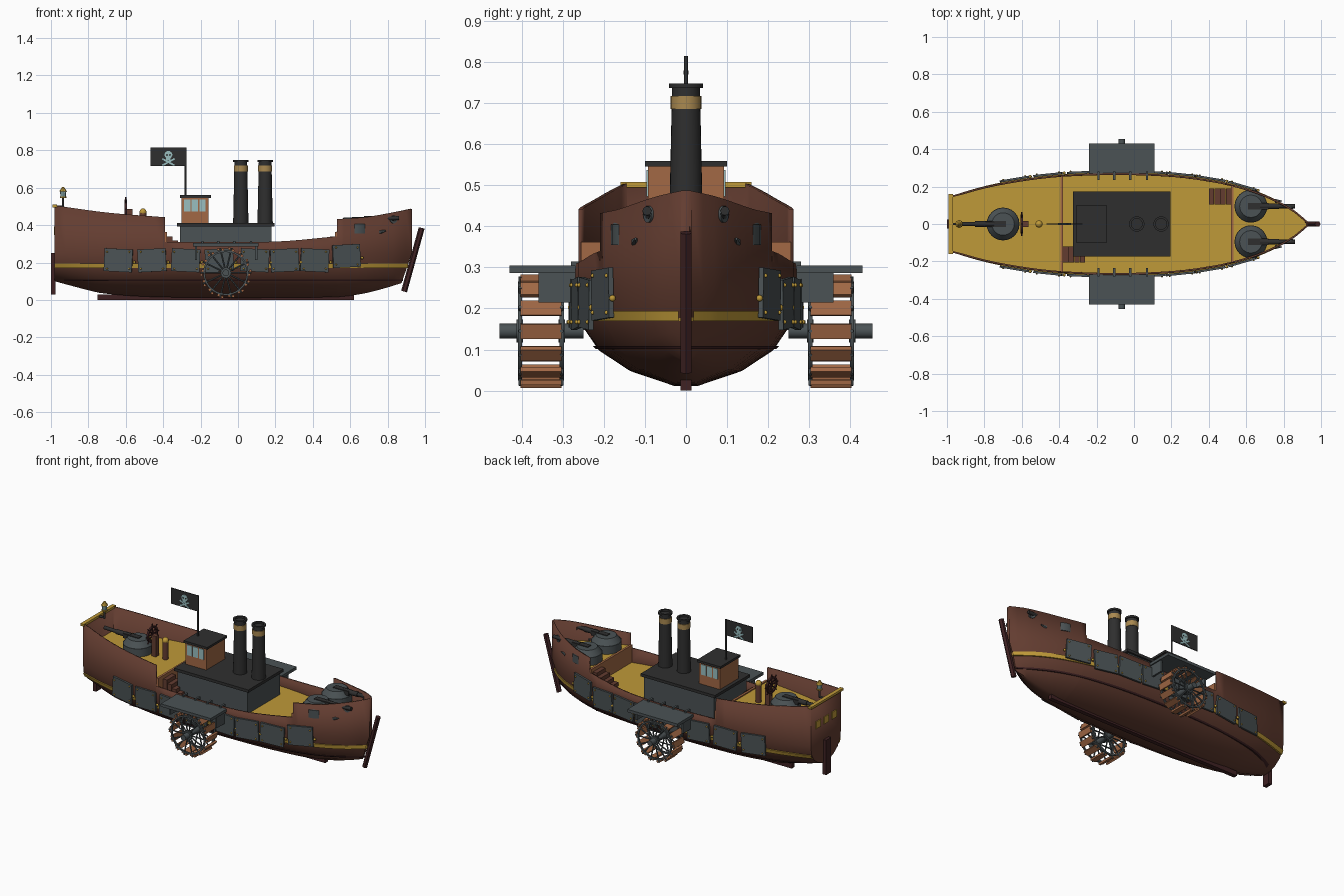
import bpy, bmesh, math
from mathutils import Matrix, Vector

cube = bpy.data.objects.get("Cube")
if cube:
    bpy.data.objects.remove(cube)


def material(name, rgb):
    m = bpy.data.materials.new(name)
    m.use_nodes = True
    m.diffuse_color = (*rgb, 1)
    m.node_tree.nodes["Principled BSDF"].inputs["Base Color"].default_value = (*rgb, 1)
    return m


HULL = material("hull brown", (0.125, 0.046, 0.03))
KEEL = material("dark maroon", (0.05, 0.016, 0.017))
DECK = material("deck yellow", (0.52, 0.32, 0.04))
GREY = material("iron grey", (0.07, 0.085, 0.09))
DARK = material("soot black", (0.028, 0.028, 0.028))
TAN = material("tan wood", (0.36, 0.14, 0.06))
BRASS = material("dull brass", (0.4, 0.25, 0.08))
PALE = material("pale glass", (0.32, 0.52, 0.53))


class Part:
    """Collects primitives into one mesh object."""

    def __init__(self, name):
        self.name, self.bm, self.mats = name, bmesh.new(), []

    def paint(self, verts, mat):
        if mat not in self.mats:
            self.mats.append(mat)
        for f in {f for v in verts for f in v.link_faces}:
            f.material_index = self.mats.index(mat)

    def box(self, centre, size, mat, rot=None):
        m = Matrix.Translation(centre) @ (rot or Matrix()) @ Matrix.Diagonal((*size, 1))
        self.paint(bmesh.ops.create_cube(self.bm, size=1, matrix=m)["verts"], mat)

    def rod(self, p, q, r, mat, r2=None, n=12):
        p, q = Vector(p), Vector(q)
        m = Matrix.Translation((p + q) / 2) @ (q - p).to_track_quat("Z", "Y").to_matrix().to_4x4()
        self.paint(bmesh.ops.create_cone(self.bm, cap_ends=True, segments=n, radius1=r, matrix=m,
                   radius2=r if r2 is None else r2, depth=(q - p).length)["verts"], mat)

    def ball(self, c, r, mat):
        self.paint(bmesh.ops.create_uvsphere(self.bm, u_segments=10, v_segments=6, radius=r,
                   matrix=Matrix.Translation(c))["verts"], mat)

    def ring(self, c, r, tube, mat, rot=None, n=24):
        m = Matrix.Translation(c) @ (rot or Matrix())
        loops = []
        for i in range(n):
            a = math.tau * i / n
            loops.append([self.bm.verts.new(m @ Vector(((r + u * tube) * math.cos(a),
                          (r + u * tube) * math.sin(a), v * tube)))
                          for u, v in ((1, 1), (-1, 1), (-1, -1), (1, -1))])
        self.loft(loops + loops[:1], mat, True)

    def loft(self, loops, mat, closed):
        for a, b in zip(loops, loops[1:]):
            for j in range(len(a) if closed else len(a) - 1):
                k = (j + 1) % len(a)
                self.bm.faces.new((a[j], a[k], b[k], b[j]))
        self.paint([v for l in loops for v in l], mat)

    def done(self, smooth=True):
        bmesh.ops.recalc_face_normals(self.bm, faces=self.bm.faces)
        me = bpy.data.meshes.new(self.name)
        self.bm.to_mesh(me)
        self.bm.free()
        for m in self.mats:
            me.materials.append(m)
        ob = bpy.data.objects.new(self.name, me)
        bpy.context.collection.objects.link(ob)
        if smooth:
            bpy.ops.object.select_all(action="DESELECT")
            ob.select_set(True)
            bpy.context.view_layer.objects.active = ob
            bpy.ops.object.shade_smooth_by_angle(angle=math.radians(35))
        return ob


def curve(pts, x):
    """Smooth interpolation through (x, value) points."""
    i = max(0, min(len(pts) - 2, sum(p[0] <= x for p in pts) - 1))
    def slope(j):
        a, b = pts[max(0, j - 1)], pts[min(len(pts) - 1, j + 1)]
        return (b[1] - a[1]) / (b[0] - a[0])
    (x0, y0), (x1, y1) = pts[i], pts[i + 1]
    h = x1 - x0
    t = max(0, min(1, (x - x0) / h))
    return (y0 * (1 + 2 * t) * (1 - t) ** 2 + slope(i) * h * t * (1 - t) ** 2
            + y1 * t * t * (3 - 2 * t) + slope(i + 1) * h * t * t * (t - 1))


BEAM = [(-.98, .15), (-.8, .2), (-.6, .238), (-.39, .262), (-.1, .272), (.2, .262),
        (.4, .237), (.53, .21), (.7, .155), (.85, .078), (.93, .012)]
BOTTOM = [(-.98, .1), (-.85, .065), (-.72, .035), (-.4, .015), (.5, .015), (.65, .03), (.8, .06), (.93, .09)]
SECTION = [(0, .11), (.15, .5), (.36, .78), (.66, .96), (1, 1)]
POOP, WAIST, BOW = -.39, .53, .93
POOP_Z, MAIN_Z, BOW_Z = .355, .25, .355


def beam(x):
    return curve(BEAM, x)


def side(x, z):
    k = curve(BOTTOM, x)
    return beam(x) * curve(SECTION, max(0, min(1, (z - k) / (MAIN_Z - k))))


def rake(x, z):
    return x - .07 * max(0, min(1, (x - .6) / .33)) ** 2 * max(0, (.25 - z) / .2)


def rail(x, zone):
    if zone == 0:
        return curve([(-.98, .505), (-.7, .467), (POOP, .442)], x)
    if zone == 1:
        return curve([(POOP, .31), (.2, .312), (WAIST, .34)], x)
    return curve([(WAIST, .432), (.7, .445), (BOW, .487)], x)


def span(a, b, n):
    return [a + (b - a) * i / n for i in range(n + 1)]


# hull shell with stepped bulwarks
hull = Part("hull")
stations = ([(x, 0) for x in span(-.98, POOP - .002, 10)] + [(x, 1) for x in span(POOP, WAIST, 14)]
            + [(x, 2) for x in span(WAIST + .002, BOW, 12)])
loops = []
for x, zone in stations:
    k = curve(BOTTOM, x)
    half = [(beam(x) * w, k + (MAIN_Z - k) * f) for f, w in SECTION] + [(beam(x), rail(x, zone))]
    ring = [(-y, z) for y, z in reversed(half)] + half
    loops.append([hull.bm.verts.new((rake(x, z), y, z)) for y, z in ring])
hull.loft(loops, HULL, False)
hull.bm.faces.new(loops[0])
hull.bm.faces.new(loops[-1])
shell = hull.done()
mod = shell.modifiers.new("thickness", "SOLIDIFY")
mod.thickness, mod.offset = .01, -1

# decks and bulkheads
for name, a, b, z in (("poop_deck", -.975, POOP, POOP_Z), ("main_deck", POOP, WAIST, MAIN_Z),
                      ("bow_deck", WAIST, .92, BOW_Z)):
    deck = Part(name)
    deck.loft([[deck.bm.verts.new((x, s * (beam(x) - .005), z)) for s in (-1, 1)]
               for x in span(a, b, 14)], DECK, False)
    deck.done(False)
for name, x in (("poop_bulkhead", POOP + .004), ("bow_bulkhead", WAIST - .004)):
    wall = Part(name)
    wall.box((x, 0, .307), (.014, 2 * beam(x) - .012, .11), TAN)
    wall.done(False)

# bands running round both sides of the hull
for name, z, h, out, mat, a in (("yellow_stripe", .182, .024, .007, DECK, -.98),
                                ("bilge_strake", .105, .008, .004, KEEL, -.93)):
    band = Part(name)
    for s in (-1, 1):
        band.loft([[band.bm.verts.new((rake(x, z) + .004 * (x > .9), s * (side(x, z + dz) + o), z + dz))
                    for o, dz in ((-.005, -h / 2), (out, -h / 2), (out, h / 2), (-.005, h / 2))]
                   for x in span(a, .93, 40)], mat, True)
    band.done()

# keel, stem post, rudder
keel = Part("keel_and_posts")
keel.box((-.065, 0, .015), (1.37, .026, .03), KEEL)
keel.rod((.888, 0, .045), (.982, 0, .385), .016, KEEL, n=6)
keel.box((-.987, 0, .14), (.024, .05, .22), KEEL)
keel.done(False)

# transom rail and windows
stern = Part("transom_trim")
stern.box((-.98, 0, .502), (.024, .32, .014), DECK)
for y in (-.08, 0, .08):
    stern.box((-.981, y, .37), (.008, .045, .045), DECK)
stern.done(False)

# iron side plates with rivets, hawse pipes and cleats
for s, tag in ((-1, "front"), (1, "back")):
    armour = Part("armour_plates_" + tag)
    for i, x in enumerate((-.64, -.46, -.28, -.1, .09, .25, .41, .58)):
        turn = Matrix.Rotation(s * math.atan((beam(x + .05) - beam(x - .05)) / .1), 4, "Z")
        z = .212 if i < 7 else .235
        base = Matrix.Translation((x, s * (beam(x) + .008), z)) @ turn
        armour.box(base.translation, (.152, .012, .122), GREY,
                   turn @ Matrix.Rotation(.05 * (-1) ** i, 4, "Y"))
        for u in (-.06, .06):
            for v in (-.045, .045):
                armour.ball(base @ Vector((u, s * .007, v)), .005, DECK)
        armour.ball(base @ Vector((.087, 0, -.01)), .008, DECK)
    armour.done()
    hawse = Part("hawse_pipe_" + tag)
    turn = Matrix.Rotation(s * -.5, 4, "Z") @ Matrix.Rotation(math.pi / 2, 4, "X")
    hawse.ring((.83, s * beam(.83), .43), .016, .005, GREY, turn, 14)
    hawse.rod((.83, s * (beam(.83) - .01), .43), (.834, s * (beam(.83) + .003), .43), .013, DARK)
    hawse.rod((.755, s * beam(.77), .362), (.79, s * beam(.77), .37), .012, GREY, .003, 6)
    hawse.done()

# paddle wheels with covers
WX, WZ = -.065, .145
upright = Matrix.Rotation(math.pi / 2, 4, "X")
for s, tag in ((-1, "front"), (1, "back")):
    wheel = Part("paddle_wheel_" + tag)
    for y in (.303, .405):
        wheel.ring((WX, s * y, WZ), .116, .005, GREY, upright, 28)
        wheel.rod((WX, s * (y - .008), WZ), (WX, s * (y + .008), WZ), .028, GREY)
    wheel.rod((WX, s * .25, WZ), (WX, s * .455, WZ), .018, GREY)
    for i in range(14):
        a = math.tau * i / 14
        out = Vector((math.cos(a), 0, math.sin(a)))
        for y in (.303, .405):
            hub = Vector((WX, s * y, WZ))
            wheel.rod(hub, hub + out * .136, .0045, GREY, n=6)
        wheel.box(Vector((WX, s * .354, WZ)) + out * .128, (.012, .1, .036), TAN,
                  Matrix.Rotation(-a, 4, "Y") @ Matrix.Rotation(.25, 4, "Y"))
    wheel.done()
    cover = Part("paddle_cover_" + tag)
    cover.box((WX, s * .35, .296), (.35, .16, .018), GREY)
    for x in (-.225, .097):
        cover.box((x, s * .315, .252), (.012, .09, .075), GREY)
    for x in (-.19, -.105, -.02, .07):
        cover.box((x, s * .258, .305), (.012, .045, .018), GREY)
    cover.done(False)

# deckhouse and wheelhouse
house = Part("deckhouse")
house.box((-.065, 0, .322), (.49, .325, .15), GREY)
house.box((-.065, 0, .402), (.52, .35, .018), DARK)
house.done(False)
cabin = Part("wheelhouse")
cabin.box((-.23, 0, .478), (.145, .185, .14), TAN)
cabin.box((-.228, 0, .553), (.165, .2, .014), DARK)
for s in (-1, 1):
    for x in (-.272, -.231, -.19):
        cabin.box((x, s * .093, .505), (.034, .006, .065), PALE)
cabin.done(False)

# funnels
for name, x in (("aft_funnel", .015), ("forward_funnel", .145)):
    f = Part(name)
    f.rod((x, 0, .41), (x, 0, .738), .041, DARK, .034, 24)
    f.rod((x, 0, .686), (x, 0, .718), .0375, BRASS, n=24)
    f.ring((x, 0, .743), .035, .006, DARK)
    f.done()

# flag with emblem on both faces
flag = Part("flag")
flag.rod((-.28, 0, .55), (-.28, 0, .815), .005, DARK)
flag.box((-.375, 0, .765), (.185, .005, .1), DARK)
for s in (-1, 1):
    y = s * .003
    flag.rod((-.372, 0, .776), (-.372, s * .0045, .776), .021, PALE, n=14)
    flag.box((-.372, y, .754), (.024, .003, .016), PALE)
    for a in (-.5, .5):
        flag.box((-.372, y, .737), (.075, .003, .009), PALE, Matrix.Rotation(a, 4, "Y"))
    for dx in (-.008, .008):
        flag.rod((-.372 + dx, 0, .775), (-.372 + dx, s * .0055, .775), .005, DARK, n=8)
flag.done(False)

# gun turrets
for name, x, y, z, d in (("stern_turret", -.7, 0, POOP_Z, -1), ("bow_turret_front", .625, -.095, BOW_Z, 1),
                         ("bow_turret_back", .625, .095, BOW_Z, 1)):
    t = Part(name)
    t.rod((x, y, z), (x, y, z + .05), .088, GREY, n=24)
    t.rod((x, y, z + .05), (x, y, z + .085), .086, GREY, .06, 24)
    t.box((x + d * .04, y, z + .075), (.11, .034, .028), DARK)
    t.rod((x + d * .05, y, z + .078), (x + d * .15, y, z + .08), .015, DARK)
    t.rod((x + d * .15, y, z + .08), (x + d * .235, y, z + .083), .011, DARK)
    t.done()

# steering wheel, binnacle and stern lantern
helm = Part("steering_wheel")
helm.box((-.58, 0, .42), (.03, .03, .13), HULL)
helm.ring((-.6, 0, .485), .045, .006, KEEL, Matrix.Rotation(math.pi / 2, 4, "Y"), 20)
for i in range(4):
    v = Vector((0, math.cos(i * math.pi / 4), math.sin(i * math.pi / 4))) * .065
    helm.rod(Vector((-.6, 0, .485)) - v, Vector((-.6, 0, .485)) + v, .004, KEEL, n=6)
helm.done()
binnacle = Part("binnacle")
binnacle.rod((-.508, 0, POOP_Z), (-.508, 0, .465), .018, HULL, n=12)
binnacle.ball((-.508, 0, .47), .02, DECK)
binnacle.done()
lamp = Part("stern_lantern")
lamp.rod((-.975, 0, .5), (-.935, 0, .5), .006, DARK)
lamp.rod((-.935, 0, .495), (-.935, 0, .545), .006, DARK)
lamp.rod((-.935, 0, .545), (-.935, 0, .553), .018, DECK, n=8)
lamp.rod((-.935, 0, .553), (-.935, 0, .58), .014, PALE, .017, 8)
lamp.rod((-.935, 0, .58), (-.935, 0, .605), .021, DECK, .004, 8)
lamp.done(False)

# deck stairs
for name, x, y, d in (("poop_stairs", POOP + .01, -.163, 1), ("bow_stairs", WAIST - .01, .147, -1)):
    st = Part(name)
    for i in range(4):
        h = .09 - .022 * i
        st.box((x + d * (.015 + .03 * i), y, MAIN_Z + h / 2), (.028, .088, h), HULL)
    st.done(False)
